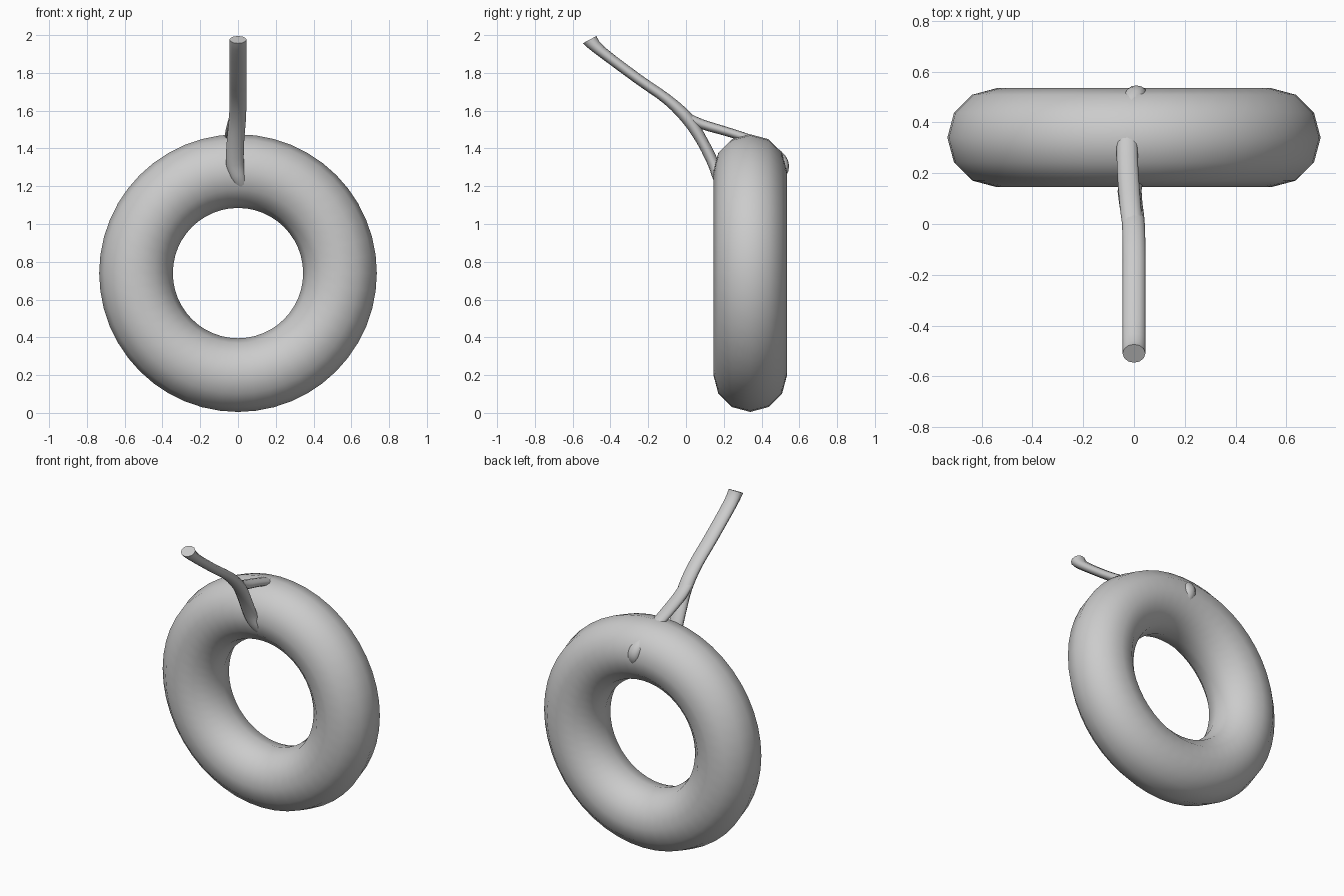
import bpy, bmesh, math
from mathutils import Vector

if "Cube" in bpy.data.objects:
    bpy.data.objects.remove(bpy.data.objects["Cube"])

grey = bpy.data.materials.new("plain grey")
grey.diffuse_color = (0.6, 0.6, 0.6, 1)
grey.use_nodes = True
grey.node_tree.nodes["Principled BSDF"].inputs["Base Color"].default_value = grey.diffuse_color


def finish(obj, name):
    obj.name = name
    obj.data.name = name
    obj.data.materials.append(grey)
    for p in obj.data.polygons:
        p.use_smooth = len(p.vertices) == 4   # end caps stay flat


def spline(points, steps):
    """Smooth the control rows (x, y, z, half width, half thickness)."""
    rows = [points[0]] + points + [points[-1]]
    out = []
    for a, b, c, d in zip(rows, rows[1:], rows[2:], rows[3:]):
        for s in range(steps):
            t = s / steps
            out.append([0.5 * (2 * q + (r - p) * t + (2 * p - 5 * q + 4 * r - w) * t * t
                               + (3 * q - p - 3 * r + w) * t ** 3)
                        for p, q, r, w in zip(a, b, c, d)])
    return out + [list(points[-1])]


def rope(name, points, first_normal=None, sides=12, steps=3):
    """Flattened tube, wide along x, swept along the control rows."""
    rows = spline(points, steps)
    centres = [Vector(r[:3]) for r in rows]
    bm = bmesh.new()
    rings = []
    for i, r in enumerate(rows):
        d = centres[min(i + 1, len(rows) - 1)] - centres[max(i - 1, 0)]
        if i == 0 and first_normal:
            d = Vector(first_normal)
        d.normalize()
        side = Vector((1, 0, 0))
        side = (side - d * side.dot(d)).normalized()
        up = side.cross(d)
        rings.append([bm.verts.new(centres[i]
                      + side * r[3] * math.cos(2 * math.pi * k / sides)
                      + up * r[4] * math.sin(2 * math.pi * k / sides))
                      for k in range(sides)])
    for a, b in zip(rings, rings[1:]):
        for k in range(sides):
            n = (k + 1) % sides
            bm.faces.new((a[k], a[n], b[n], b[k]))
    bm.faces.new(rings[0])
    bm.faces.new(rings[-1])
    bmesh.ops.recalc_face_normals(bm, faces=bm.faces)
    mesh = bpy.data.meshes.new(name)
    bm.to_mesh(mesh)
    bm.free()
    obj = bpy.data.objects.new(name, mesh)
    bpy.context.collection.objects.link(obj)
    finish(obj, name)


# Tyre ring
bpy.ops.mesh.primitive_torus_add(major_segments=48, minor_segments=12,
                                 major_radius=0.54, minor_radius=0.195,
                                 location=(0, 0.34, 0.74), rotation=(math.pi / 2, 0, 0))
finish(bpy.context.object, "tyre_ring")

# Hanging rope with a flared cut end, running down into the front strand
rope("hanging_rope", [
    (0, -0.51, 1.976, 0.045, 0.041),
    (0, -0.45, 1.915, 0.045, 0.029),
    (0, -0.25, 1.765, 0.045, 0.027),
    (0, -0.10, 1.66, 0.045, 0.028),
    (-0.003, 0.01, 1.555, 0.045, 0.033),
    (-0.013, 0.085, 1.44, 0.046, 0.030),
    (-0.016, 0.145, 1.32, 0.047, 0.030),
    (0.005, 0.175, 1.24, 0.040, 0.030),
    (0.04, 0.22, 1.17, 0.025, 0.025)],
    first_normal=(0, 0.47, -0.88))

# Rear strand over the top, ending in the knot that pokes out of the back
rope("rear_strand", [
    (-0.005, -0.01, 1.575, 0.040, 0.022),
    (-0.015, 0.08, 1.53, 0.042, 0.026),
    (-0.025, 0.22, 1.488, 0.042, 0.024),
    (-0.027, 0.34, 1.448, 0.041, 0.024),
    (-0.02, 0.44, 1.40, 0.040, 0.025),
    (0.002, 0.505, 1.345, 0.040, 0.027),
    (0.012, 0.517, 1.29, 0.038, 0.027),
    (0.02, 0.48, 1.23, 0.030, 0.025)])
